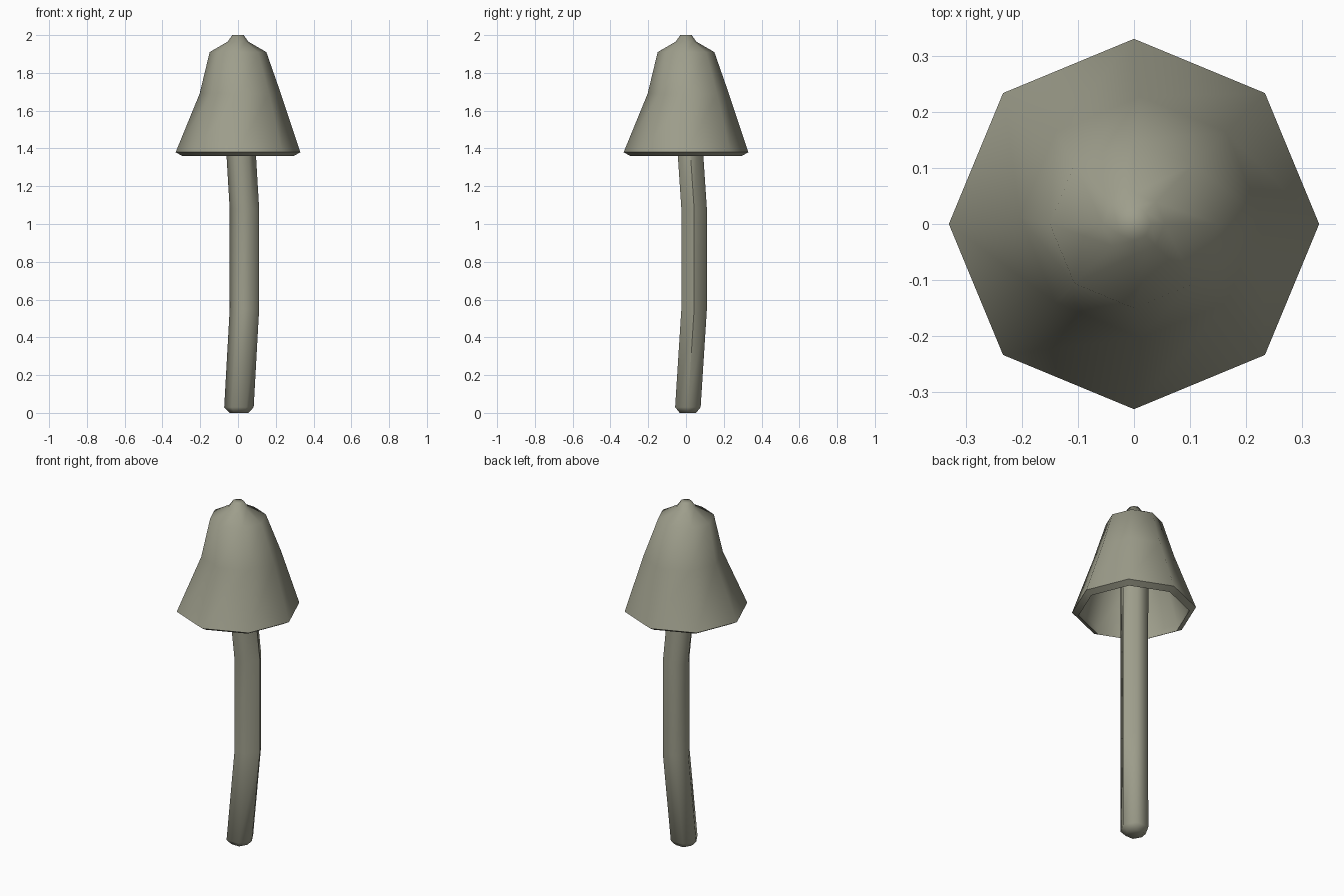
import bpy, bmesh, math

if "Cube" in bpy.data.objects:
    bpy.data.objects.remove(bpy.data.objects["Cube"])

mat = bpy.data.materials.new("grey olive")
mat.diffuse_color = (0.34, 0.34, 0.26, 1)
mat.use_nodes = True
mat.node_tree.nodes["Principled BSDF"].inputs["Base Color"].default_value = mat.diffuse_color


def loft(name, rings, sides, sharp):
    """Skin a stack of (x, y, z, radius) rings and cap both ends."""
    bm = bmesh.new()
    loops = []
    for x, y, z, r in rings:
        loops.append([bm.verts.new((x + r * math.cos(2 * math.pi * i / sides),
                                    y + r * math.sin(2 * math.pi * i / sides), z))
                      for i in range(sides)])
    for a, b in zip(loops, loops[1:]):
        for i in range(sides):
            j = (i + 1) % sides
            bm.faces.new((a[i], a[j], b[j], b[i]))
    bm.faces.new(loops[0][::-1])
    bm.faces.new(loops[-1])
    bmesh.ops.recalc_face_normals(bm, faces=bm.faces)
    me = bpy.data.meshes.new(name)
    bm.to_mesh(me)
    bm.free()
    me.materials.append(mat)
    ob = bpy.data.objects.new(name, me)
    bpy.context.collection.objects.link(ob)
    bpy.ops.object.select_all(action='DESELECT')
    ob.select_set(True)
    bpy.context.view_layer.objects.active = ob
    bpy.ops.object.shade_smooth_by_angle(angle=math.radians(sharp))
    return ob


# bent six-sided stem, rounded at the foot, running up inside the cap
loft("stem", [(0.005, 0.01, 0, 0.05), (0.005, 0.01, 0.03, 0.078),
              (0.034, 0.043, 0.55, 0.078), (0.034, 0.043, 1.08, 0.078),
              (0, 0.005, 1.65, 0.078), (0, 0, 1.87, 0.07)], 6, 60)

# hollow eight-sided cap: inside surface, lip, leaning outside surface, tip knob
loft("cap", [(0, 0, 1.88, 0.12), (0.012, 0.012, 1.68, 0.2),
             (0, 0, 1.40, 0.3), (0, 0, 1.36, 0.295), (0, 0, 1.38, 0.33),
             (0.012, 0.012, 1.69, 0.215), (0, 0, 1.91, 0.15),
             (0, 0, 1.965, 0.055), (0, 0, 2.0, 0.03)], 8, 60)
